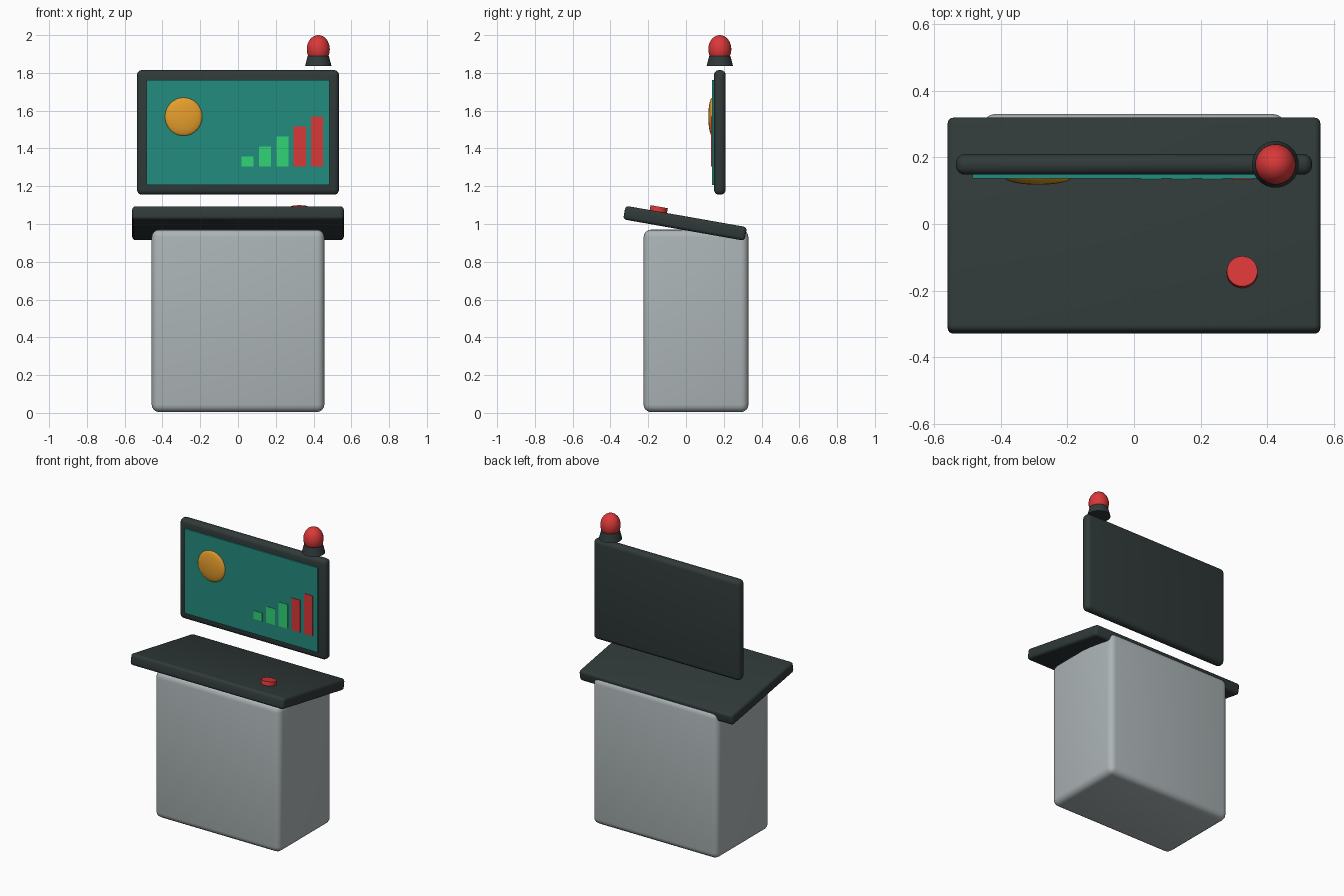
import bpy, bmesh, math
from mathutils import Matrix, Vector

if "Cube" in bpy.data.objects:
    bpy.data.objects.remove(bpy.data.objects["Cube"], do_unlink=True)


def linear(c):
    c /= 255
    return c / 12.92 if c <= 0.04045 else ((c + 0.055) / 1.055) ** 2.4


def material(name, *rgb):
    mat = bpy.data.materials.new(name)
    mat.use_nodes = True
    colour = [linear(c) for c in rgb] + [1]
    mat.diffuse_color = colour
    mat.node_tree.nodes["Principled BSDF"].inputs["Base Color"].default_value = colour
    return mat


grey = material("light grey", 172, 180, 182)
dark = material("charcoal", 48, 57, 57)
teal = material("teal", 36, 140, 128)
gold = material("gold", 230, 158, 44)
green = material("green", 48, 212, 118)
red = material("red", 218, 56, 57)


def finish(bm, name, mat, loc, tilt=0):
    mesh = bpy.data.meshes.new(name)
    bmesh.ops.recalc_face_normals(bm, faces=bm.faces)
    bm.to_mesh(mesh)
    bm.free()
    mesh.materials.append(mat)
    obj = bpy.data.objects.new(name, mesh)
    bpy.context.collection.objects.link(obj)
    obj.location = loc
    obj.rotation_euler.x = tilt
    bpy.ops.object.select_all(action="DESELECT")
    obj.select_set(True)
    bpy.context.view_layer.objects.active = obj
    bpy.ops.object.shade_smooth_by_angle(angle=math.radians(40))
    return obj


def box(name, mat, loc, size, bevel=0, tilt=0):
    bm = bmesh.new()
    bmesh.ops.create_cube(bm, size=1, matrix=Matrix.Diagonal((*size, 1)))
    if bevel:
        bmesh.ops.bevel(bm, geom=bm.edges[:], offset=bevel, segments=4,
                        profile=0.5, affect="EDGES")
    return finish(bm, name, mat, loc, tilt)


def cone(name, mat, loc, r1, r2, depth, tilt=0):
    bm = bmesh.new()
    bmesh.ops.create_cone(bm, cap_ends=True, segments=32, radius1=r1, radius2=r2, depth=depth)
    return finish(bm, name, mat, loc, tilt)


def ellipsoid(name, mat, loc, radii):
    bm = bmesh.new()
    bmesh.ops.create_uvsphere(bm, u_segments=32, v_segments=16, radius=1,
                              matrix=Matrix.Diagonal((*radii, 1)))
    return finish(bm, name, mat, loc)


# Pedestal and sloping desk
box("pedestal", grey, (0, 0.053, 0.487), (0.914, 0.555, 0.966), 0.04)
slope = math.radians(-10)
desk_centre = Vector((0, -0.005, 1.004))
box("desk_top", dark, desk_centre, (1.12, 0.653, 0.073), 0.018, slope)

# Push button standing on the slope
button_offset = Matrix.Rotation(slope, 3, "X") @ Vector((0.325, -0.15, 0.045))
cone("push_button", red, desk_centre + button_offset, 0.047, 0.046, 0.035, slope)

# Monitor and its display
box("monitor_frame", dark, (0, 0.179, 1.485), (1.07, 0.062, 0.66), 0.027)
box("screen", teal, (0, 0.147, 1.484), (0.97, 0.02, 0.557))
ellipsoid("gold_disc", gold, (-0.288, 0.14, 1.568), (0.1, 0.022, 0.102))

# Rising bar chart
for i in range(5):
    height = 0.053 * (i + 1)
    box(f"chart_bar_{i + 1}", green if i < 3 else red,
        (0.051 + 0.092 * i, 0.1375, 1.305 + height / 2), (0.064, 0.008, height))

# Warning beacon
cone("beacon_base", dark, (0.425, 0.179, 1.863), 0.07, 0.056, 0.054)
ellipsoid("beacon_bulb", red, (0.425, 0.179, 1.925), (0.061, 0.061, 0.075))
